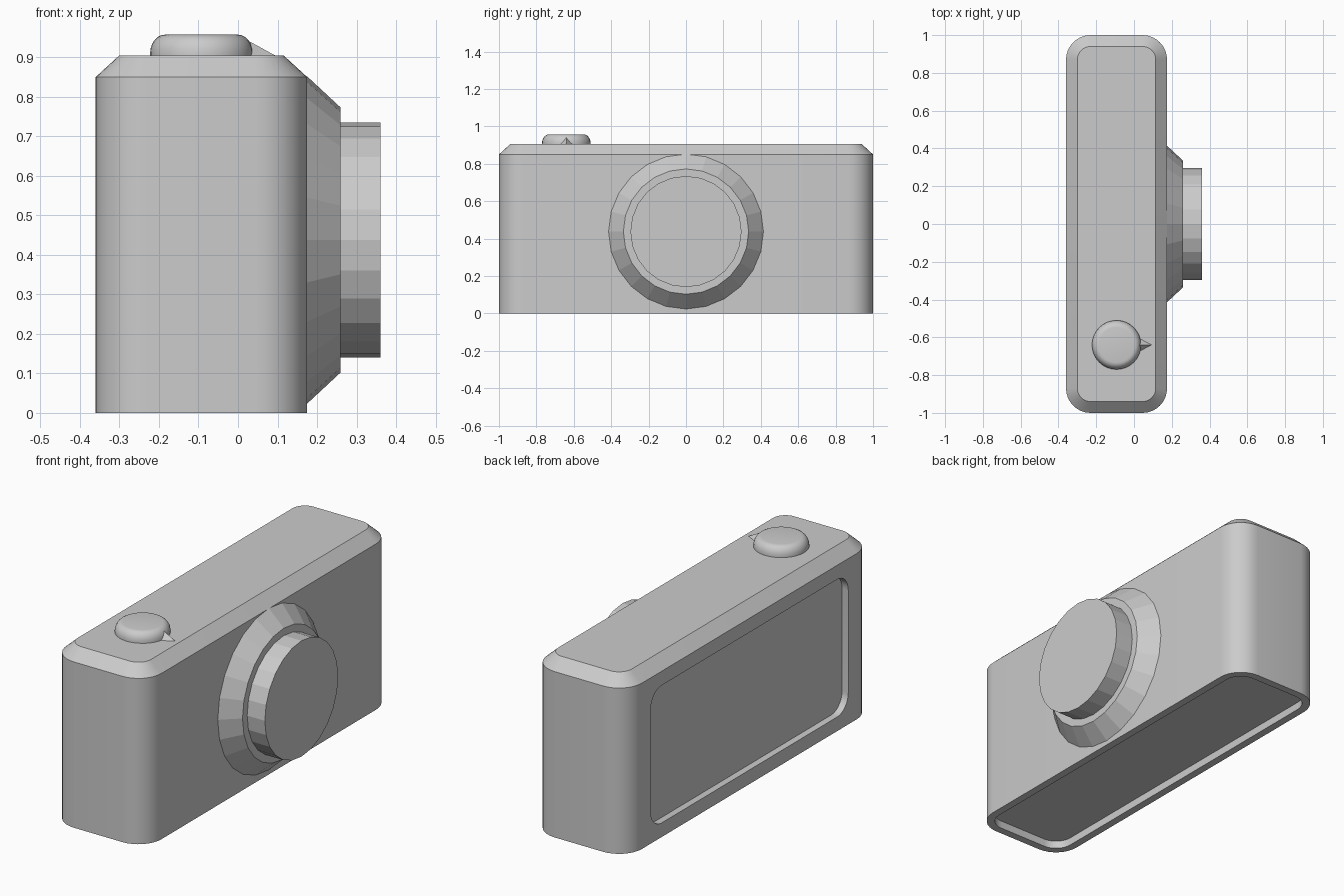
import bpy, bmesh, math
from mathutils import Matrix, Vector

cube = bpy.data.objects.get("Cube")
if cube:
    bpy.data.objects.remove(cube, do_unlink=True)

grey = bpy.data.materials.new("light grey")
grey.use_nodes = True
grey.diffuse_color = (0.6, 0.6, 0.6, 1)
grey.node_tree.nodes["Principled BSDF"].inputs["Base Color"].default_value = (0.6, 0.6, 0.6, 1)


def rounded_rect(width, depth, radius, segments=8):
    """Outline of a centred rectangle with round corners, as 2D points."""
    points = []
    for corner, (sx, sy) in enumerate([(1, 1), (-1, 1), (-1, -1), (1, -1)]):
        for i in range(segments + 1):
            a = (corner + i / segments) * math.pi / 2
            points.append((sx * (width / 2 - radius) + radius * math.cos(a),
                           sy * (depth / 2 - radius) + radius * math.sin(a)))
    return points


def circle(radius, sides):
    return [(radius * math.cos(math.tau * i / sides), radius * math.sin(math.tau * i / sides))
            for i in range(sides)]


def loft(name, sections, matrix, smooth=True):
    """Join stacked (outline, height) sections and cap both ends."""
    bm = bmesh.new()
    rings = [[bm.verts.new(matrix @ Vector((x, y, h))) for x, y in outline]
             for outline, h in sections]
    count = len(rings[0])
    for low, high in zip(rings, rings[1:]):
        for i in range(count):
            j = (i + 1) % count
            bm.faces.new((low[i], low[j], high[j], high[i]))
    bm.faces.new(rings[0][::-1])
    bm.faces.new(rings[-1])
    return finish(name, bm, smooth)


def finish(name, bm, smooth):
    bmesh.ops.recalc_face_normals(bm, faces=bm.faces)
    mesh = bpy.data.meshes.new(name)
    bm.to_mesh(mesh)
    bm.free()
    mesh.materials.append(grey)
    obj = bpy.data.objects.new(name, mesh)
    bpy.context.collection.objects.link(obj)
    if smooth:
        smooth_by_angle(obj)
    return obj


def select_only(obj):
    bpy.ops.object.select_all(action="DESELECT")
    obj.select_set(True)
    bpy.context.view_layer.objects.active = obj


def smooth_by_angle(obj):
    select_only(obj)
    bpy.ops.object.shade_smooth_by_angle(angle=math.radians(30))


# Body: recessed base, upright walls and chamfered top
W, D, R = 0.535, 2.0, 0.13
RIM, CHAMFER = 0.04, 0.06


def inset(amount):
    return rounded_rect(W - 2 * amount, D - 2 * amount, R - amount)


body = loft("camera_body",
            [(inset(RIM), 0.04), (inset(RIM), 0), (inset(0), 0),
             (inset(0), 0.85), (inset(CHAMFER), 0.905)],
            Matrix.Translation((-0.0925, 0, 0)), smooth=False)

# Shallow screen recess in the back wall
along_x = Matrix.Rotation(math.pi / 2, 4, "Y")
screen = rounded_rect(0.705, 1.6, 0.09)
cutter = loft("screen_cutter", [(screen, -0.1), (screen, 0.035)],
              Matrix.Translation((-0.36, 0, 0.425)) @ along_x, smooth=False)
cutter.hide_render = True
cut = body.modifiers.new("screen recess", "BOOLEAN")
cut.operation, cut.solver, cut.object = "DIFFERENCE", "EXACT", cutter
select_only(body)
bpy.ops.object.modifier_apply(modifier=cut.name)
bpy.data.objects.remove(cutter, do_unlink=True)
smooth_by_angle(body)

# Lens: tapered collar and flat-fronted barrel
lens_axis = Matrix.Translation((0, 0, 0.4375)) @ along_x
loft("lens_collar", [(circle(0.415, 24), 0.174), (circle(0.335, 24), 0.26)],
     lens_axis, smooth=False)
loft("lens_barrel", [(circle(0.297, 24), 0.25), (circle(0.297, 24), 0.36)],
     lens_axis, smooth=False)

# Domed dial on top
steps = 6
dome = [(circle(0.13, 32), 0.9)]
for i in range(steps + 1):
    a = i / steps * math.pi / 2
    dome.append((circle(0.093 + 0.037 * math.cos(a), 32), 0.91 + 0.047 * math.sin(a)))
loft("dial", dome, Matrix.Translation((-0.0925, -0.64, 0)))

# Pointer wedge beside the dial
bm = bmesh.new()
tip, left, right, top = [bm.verts.new(p) for p in (
    (0.095, -0.64, 0.904), (0, -0.59, 0.904), (0, -0.69, 0.904), (0, -0.64, 0.956))]
for face in ((tip, left, top), (tip, top, right), (left, right, top), (tip, right, left)):
    bm.faces.new(face)
finish("dial_pointer", bm, smooth=False)
